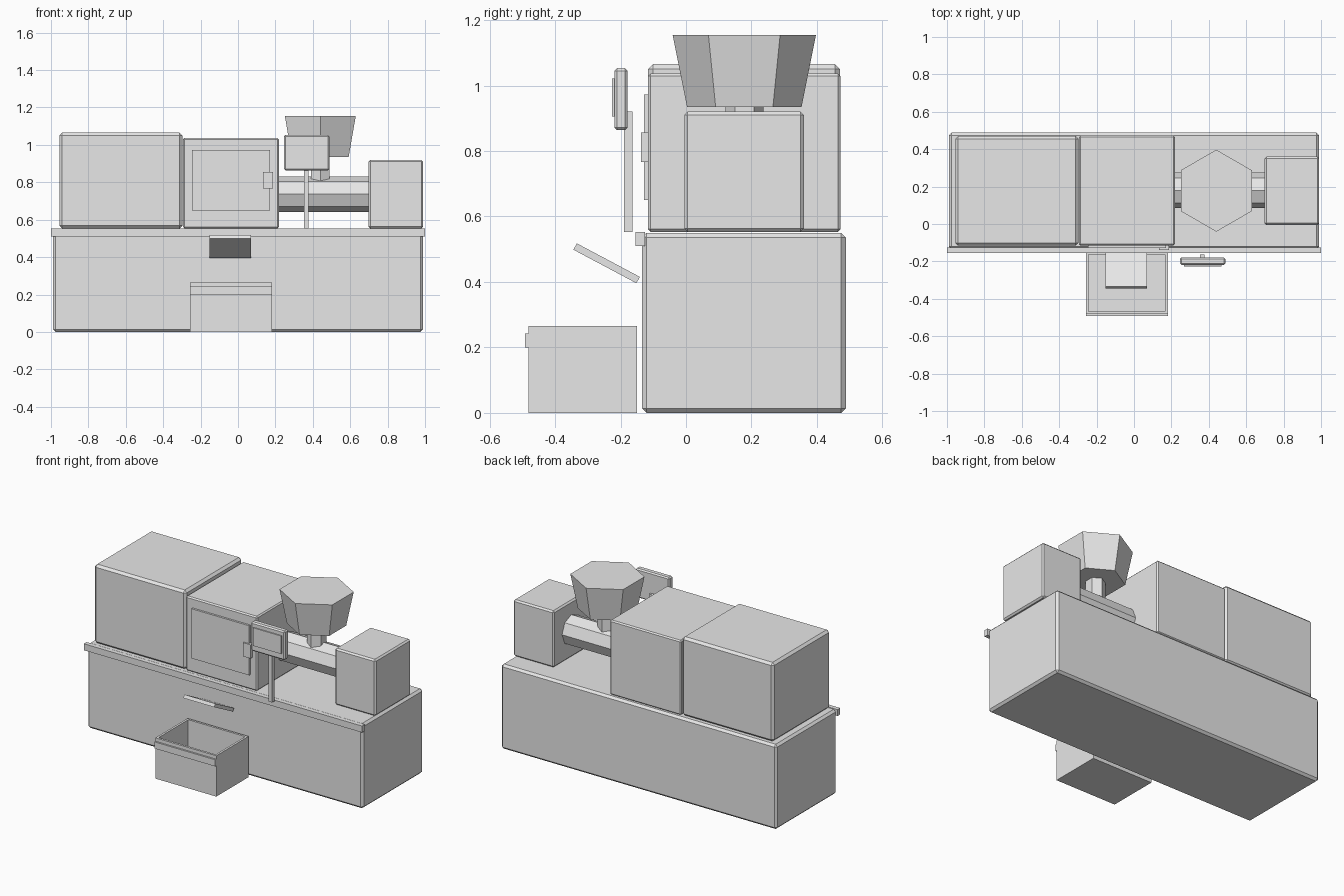
import bpy
import bmesh
import math
from mathutils import Matrix, Vector

cube = bpy.data.objects.get("Cube")
if cube:
    bpy.data.objects.remove(cube, do_unlink=True)

grey = bpy.data.materials.new("machine_grey")
grey.use_nodes = True
colour = (0.8, 0.8, 0.8, 1)
grey.diffuse_color = colour
for node in grey.node_tree.nodes:
    if node.type == "BSDF_PRINCIPLED":
        node.inputs["Base Color"].default_value = colour


def add(name, bm):
    mesh = bpy.data.meshes.new(name)
    bm.to_mesh(mesh)
    bm.free()
    mesh.materials.append(grey)
    obj = bpy.data.objects.new(name, mesh)
    bpy.context.collection.objects.link(obj)
    return obj


def box_mesh(x, y, z):
    """Box between (low, high) pairs on each axis."""
    bm = bmesh.new()
    bmesh.ops.create_cube(bm, size=1)
    size = [b - a for a, b in (x, y, z)]
    centre = [(a + b) / 2 for a, b in (x, y, z)]
    bmesh.ops.scale(bm, vec=size, verts=bm.verts)
    bmesh.ops.translate(bm, vec=centre, verts=bm.verts)
    return bm


def box(name, x, y, z, bevel=0):
    obj = add(name, box_mesh(x, y, z))
    if bevel:
        mod = obj.modifiers.new("Chamfer", "BEVEL")
        mod.width = bevel
        mod.segments = 1
    return obj


def prism(name, sides, r_low, r_high, length, matrix):
    bm = bmesh.new()
    bmesh.ops.create_cone(bm, cap_ends=True, segments=sides, radius1=r_low,
                          radius2=r_high, depth=length)
    # put a corner on the local y axis
    turn = max(bm.verts, key=lambda v: v.co.y).co
    angle = math.atan2(turn.x, turn.y)
    bmesh.ops.transform(bm, matrix=matrix @ Matrix.Rotation(angle, 4, "Z"),
                        verts=bm.verts)
    return add(name, bm)


# Base and front rail
box("base", (-0.99, 0.99), (-0.135, 0.488), (0, 0.55), 0.014)
box("front_rail", (-1, 1), (-0.154, -0.126), (0.51, 0.552))

# Cabinets standing on the base
box("clamp_cabinet", (-0.955, -0.297), (-0.116, 0.47), (0.553, 1.065), 0.015)
box("mould_cabinet", (-0.294, 0.218), (-0.116, 0.472), (0.553, 1.037), 0.008)
box("drive_cabinet", (0.698, 0.99), (-0.005, 0.36), (0.553, 0.92), 0.01)

# Guard door and its handle
box("guard_door", (-0.245, 0.17), (-0.129, -0.11), (0.65, 0.972))
box("door_handle", (0.133, 0.187), (-0.138, -0.11), (0.767, 0.856))

# Barrel, feed neck and hopper
prism("barrel", 8, 0.095, 0.095, 0.52,
      Matrix.Translation((0.46, 0.18, 0.737)) @ Matrix.Rotation(math.pi / 2, 4, "Y"))
prism("feed_neck", 6, 0.058, 0.058, 0.16, Matrix.Translation((0.44, 0.178, 0.86)))
prism("hopper", 6, 0.175, 0.219, 0.22, Matrix.Translation((0.44, 0.178, 1.045)))

# Control panel on its post
box("panel_post", (0.352, 0.378), (-0.189, -0.163), (0.552, 0.92))
box("control_panel", (0.246, 0.488), (-0.219, -0.178), (0.864, 1.053), 0.008)
box("panel_screen", (0.266, 0.468), (-0.226, -0.218), (0.905, 1.022))

# Tilted chute
chute = box("chute", (-0.152, 0.07), (-0.109, 0.109), (-0.011, 0.011))
chute.location = Vector((0, -0.2425, 0.457))
chute.rotation_euler.x = math.radians(-28)

# Open parts bin: the top face is inset and pushed down
bm = box_mesh((-0.257, 0.181), (-0.481, -0.15), (0, 0.265))
bm.normal_update()
top = max(bm.faces, key=lambda f: f.calc_center_median().z)
bmesh.ops.inset_region(bm, faces=[top], thickness=0.02)
floor = bmesh.ops.extrude_discrete_faces(bm, faces=[top])["faces"][0]
bmesh.ops.translate(bm, vec=(0, 0, -0.24), verts=floor.verts)
add("parts_bin", bm)
box("bin_lip", (-0.257, 0.181), (-0.492, -0.48), (0.2, 0.243))
